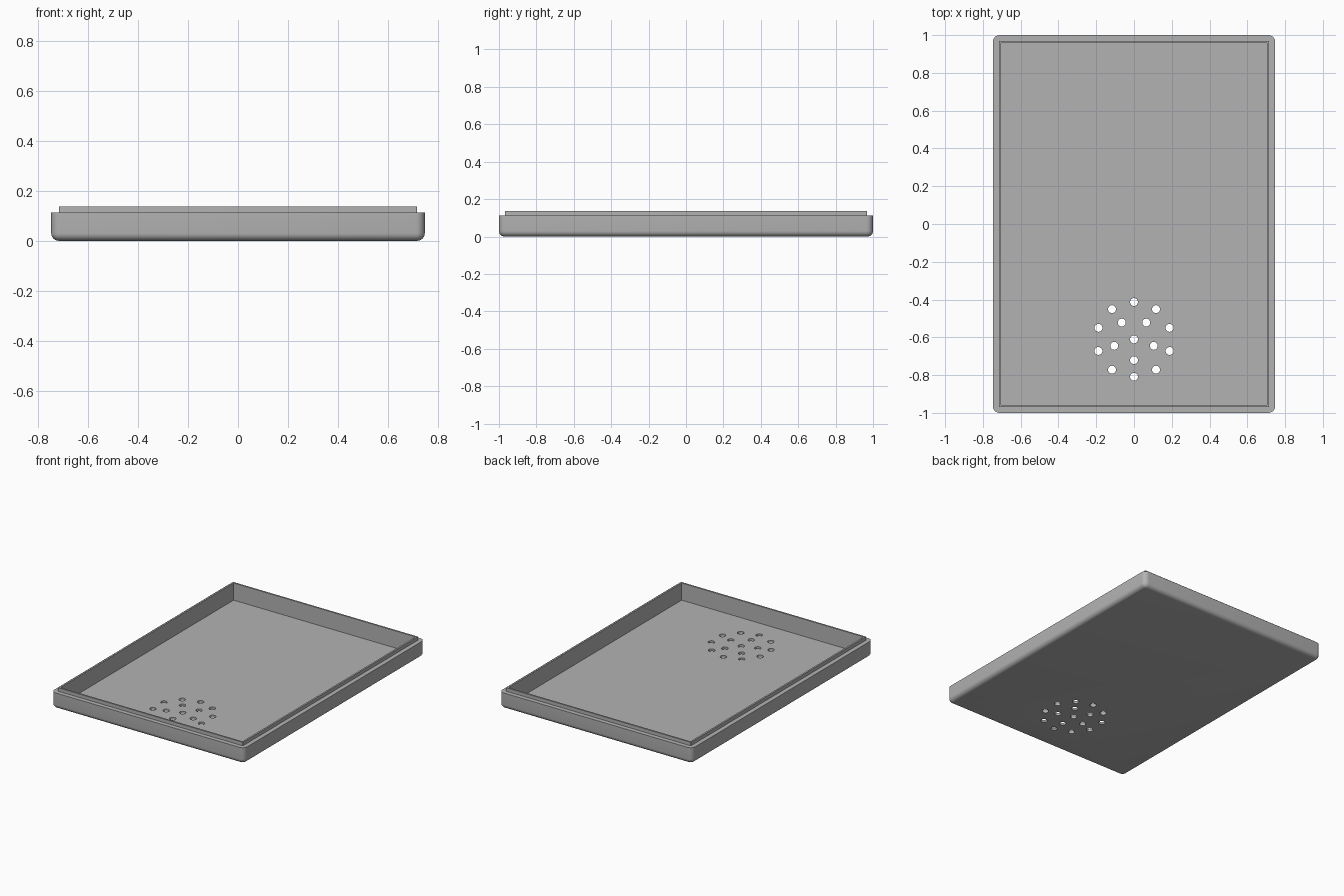
import bpy, bmesh, math

if "Cube" in bpy.data.objects:
    bpy.data.objects.remove(bpy.data.objects["Cube"])

HX, HY = 0.747, 1.0      # half sizes of the tray
CORNER = 0.035           # vertical corner radius
ROUND = 0.03             # bottom edge radius
RIM, LIP, FLOOR = 0.112, 0.136, 0.016
STEPS = 6

grey = bpy.data.materials.new("plain grey")
grey.diffuse_color = (0.45, 0.45, 0.45, 1)
grey.use_nodes = True
grey.node_tree.nodes["Principled BSDF"].inputs["Base Color"].default_value = grey.diffuse_color


def ring(bm, inset, z):
    """Rounded rectangle of vertices, inset from the outer wall."""
    r = max(CORNER - inset, 0.0)
    cx, cy = HX - inset - r, HY - inset - r
    verts = []
    for q, (sx, sy) in enumerate([(1, 1), (-1, 1), (-1, -1), (1, -1)]):
        for i in range(STEPS + 1):
            a = math.pi / 2 * (q + i / STEPS)
            verts.append(bm.verts.new((sx * cx + r * math.cos(a), sy * cy + r * math.sin(a), z)))
    return verts


# Tray shell: rounded bottom, outer wall, rim step, thin lip, inner wall, floor
profile = []
for i in range(STEPS + 1):
    a = math.pi / 2 * i / STEPS
    profile.append((ROUND * (1 - math.sin(a)), ROUND * (1 - math.cos(a))))
profile += [(0, RIM), (0.031, RIM), (0.031, LIP), (0.043, LIP), (0.043, FLOOR)]

bm = bmesh.new()
rings = [ring(bm, d, z) for d, z in profile]
for low, high in zip(rings, rings[1:]):
    n = len(low)
    for i in range(n):
        j = (i + 1) % n
        bm.faces.new((low[i], low[j], high[j], high[i]))
bm.faces.new(rings[0][::-1])
bm.faces.new(rings[-1])
bmesh.ops.remove_doubles(bm, verts=bm.verts, dist=1e-5)
bmesh.ops.recalc_face_normals(bm, faces=bm.faces)
mesh = bpy.data.meshes.new("tray")
bm.to_mesh(mesh)
bm.free()
tray = bpy.data.objects.new("tray", mesh)
bpy.context.collection.objects.link(tray)
mesh.materials.append(grey)

# Hole pattern: centre, ring of five, ring of ten
CY = -0.611
holes = [(0, CY)]
for count, radius, start in [(5, 0.11, -math.pi / 2), (10, 0.198, math.pi / 2)]:
    for i in range(count):
        a = start + 2 * math.pi * i / count
        holes.append((radius * math.cos(a), CY + radius * math.sin(a)))

bm = bmesh.new()
for x, y in holes:
    made = bmesh.ops.create_cone(bm, cap_ends=True, segments=24, radius1=0.021,
                                 radius2=0.021, depth=0.1)
    bmesh.ops.translate(bm, verts=made["verts"], vec=(x, y, 0.01))
cut_mesh = bpy.data.meshes.new("hole_cutter")
bm.to_mesh(cut_mesh)
bm.free()
cut_mesh.materials.append(grey)
cutter = bpy.data.objects.new("hole_cutter", cut_mesh)
bpy.context.collection.objects.link(cutter)
cutter.hide_render = True

mod = tray.modifiers.new("holes", 'BOOLEAN')
mod.operation = 'DIFFERENCE'
mod.solver = 'EXACT'
mod.object = cutter
bpy.context.view_layer.objects.active = tray
tray.select_set(True)
bpy.ops.object.modifier_apply(modifier=mod.name)
bpy.data.objects.remove(cutter)

# Smooth the rounded edges only
bpy.ops.object.shade_smooth_by_angle(angle=math.radians(30))
